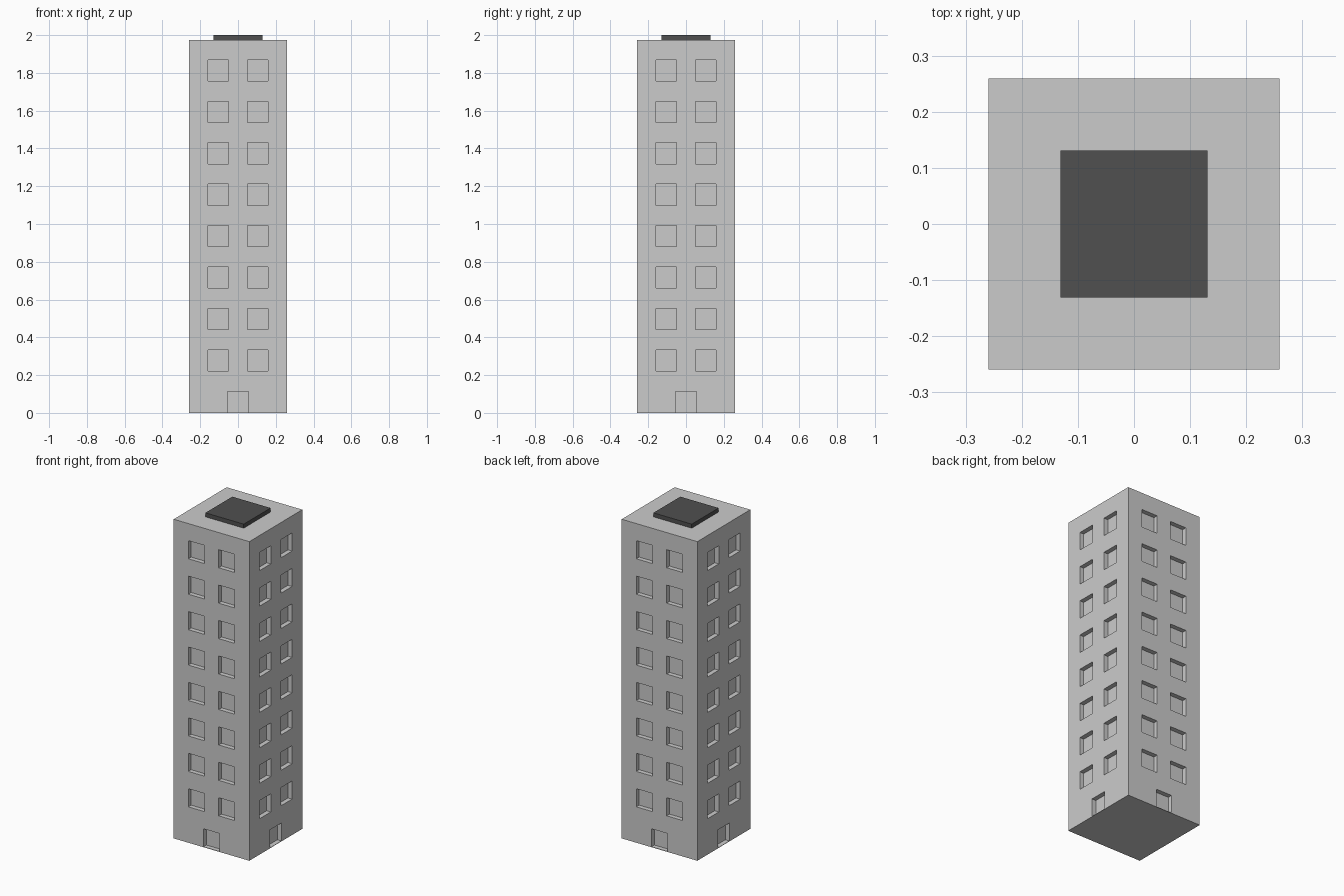
import bpy, bmesh, math
from mathutils import Matrix, Vector

if "Cube" in bpy.data.objects:
    bpy.data.objects.remove(bpy.data.objects["Cube"])

HALF, TOP, DEPTH = 0.259, 1.975, 0.028


def add_box(bm, lo, hi, rot=Matrix.Identity(4)):
    lo, hi = Vector(lo), Vector(hi)
    m = rot @ Matrix.Translation((lo + hi) / 2) @ Matrix.Diagonal((*(hi - lo), 1))
    bmesh.ops.create_cube(bm, size=1, matrix=m)


def finish(name, bm):
    mesh = bpy.data.meshes.new(name)
    bm.to_mesh(mesh)
    bm.free()
    obj = bpy.data.objects.new(name, mesh)
    bpy.context.collection.objects.link(obj)
    return obj


# Tower body
bm = bmesh.new()
add_box(bm, (-HALF, -HALF, 0), (HALF, HALF, TOP))
tower = finish("tower_body", bm)

# Window and door recesses, repeated on all four sides
bm = bmesh.new()
for side in range(4):
    rot = Matrix.Rotation(side * math.pi / 2, 4, 'Z')
    y0, y1 = -HALF - 0.05, -HALF + DEPTH
    add_box(bm, (-0.055, y0, 0.003), (0.055, y1, 0.114), rot)
    for floor in range(8):
        z = 0.278 + 0.2193 * floor
        for x in (-0.104, 0.104):
            add_box(bm, (x - 0.055, y0, z - 0.056), (x + 0.055, y1, z + 0.056), rot)
cutter = finish("recess_cutter", bm)
cutter.hide_render = True

mod = tower.modifiers.new("recesses", 'BOOLEAN')
mod.operation = 'DIFFERENCE'
mod.solver = 'EXACT'
mod.object = cutter
bpy.context.view_layer.objects.active = tower
bpy.ops.object.modifier_apply(modifier=mod.name)
bpy.data.objects.remove(cutter)

# Dark roof slab
bm = bmesh.new()
add_box(bm, (-0.131, -0.131, TOP), (0.131, 0.131, 2.0))
roof = finish("roof_slab", bm)
dark = bpy.data.materials.new("dark_grey")
dark.diffuse_color = (0.08, 0.08, 0.08, 1)
dark.use_nodes = True
dark.node_tree.nodes["Principled BSDF"].inputs["Base Color"].default_value = dark.diffuse_color
roof.data.materials.append(dark)
